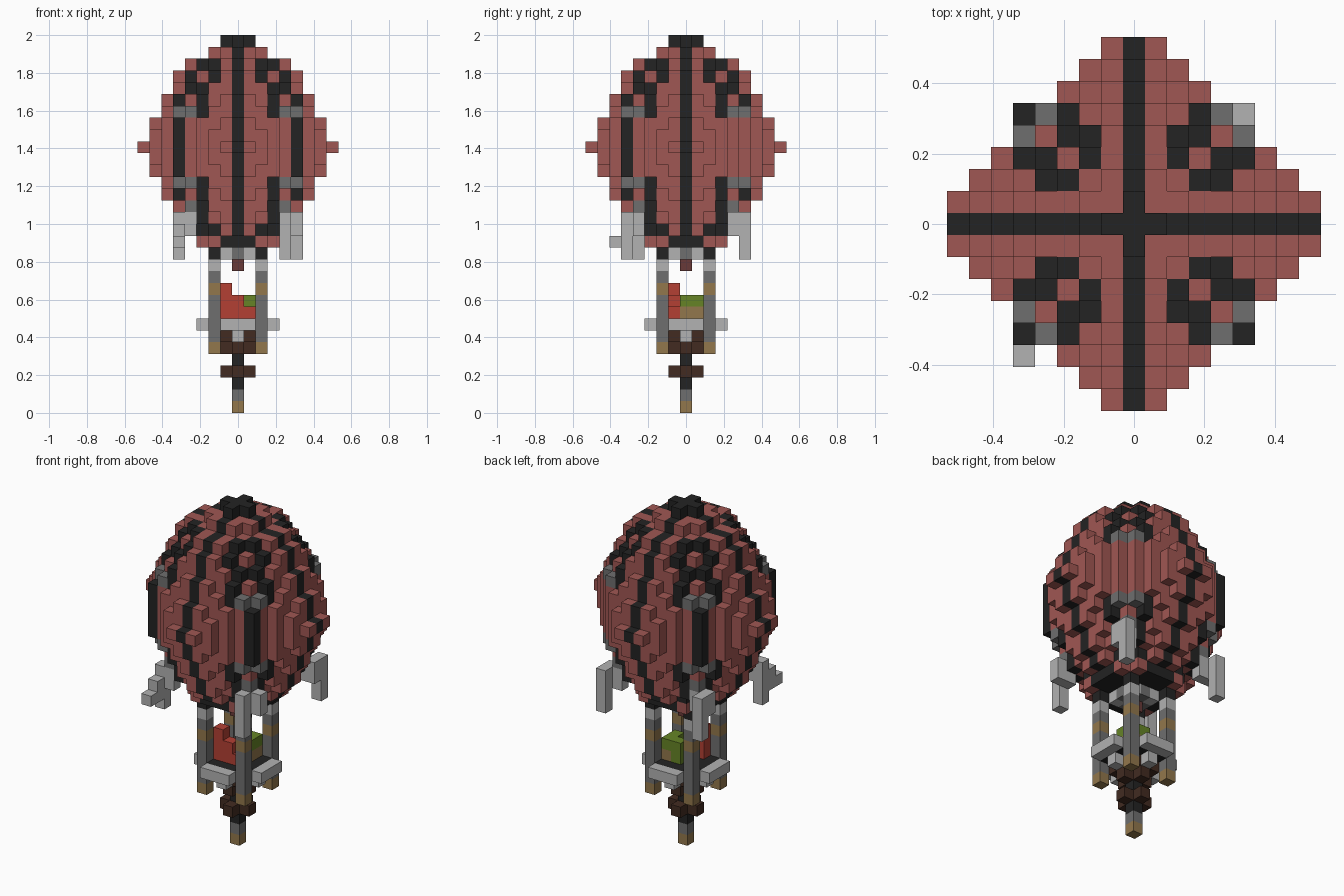
import bpy
import bmesh
from mathutils import Vector

cube = bpy.data.objects.get("Cube")
if cube:
    bpy.data.objects.remove(cube)

UNIT = 2 / 32          # edge of one block
LAYERS = 32            # layers are counted downward from the crown


def linear(value):
    c = value / 255
    return c / 12.92 if c < 0.04045 else ((c + 0.055) / 1.055) ** 2.4


PALETTE = {
    "faded red": (160, 87, 83),
    "black": (35, 35, 35),
    "light grey": (178, 178, 178),
    "mid grey": (111, 111, 111),
    "tan": (146, 119, 76),
    "dark brown": (66, 43, 33),
    "bright red": (180, 64, 52),
    "leaf green": (102, 132, 38),
    "maroon": (105, 58, 56),
}
MATERIALS = {}
for label, rgb in PALETTE.items():
    mat = bpy.data.materials.new(label)
    mat.use_nodes = True
    colour = [linear(v) for v in rgb] + [1]
    mat.diffuse_color = colour
    mat.node_tree.nodes["Principled BSDF"].inputs["Base Color"].default_value = colour
    MATERIALS[label] = mat

parts = {}             # part name -> {(x, y, layer): colour}


def fill(part, colour, xs, ys, layers):
    """Fill a box of blocks, with inclusive ranges."""
    cells = parts.setdefault(part, {})
    for x in range(xs[0], xs[1] + 1):
        for y in range(ys[0], ys[1] + 1):
            for t in range(layers[0], layers[1] + 1):
                cells[x, y, t] = colour


def block(part, colour, x, y, top, bottom=None):
    fill(part, colour, (x, x), (y, y), (top, top if bottom is None else bottom))


def plus(part, colour, t):
    fill(part, colour, (-1, 1), (0, 0), (t, t))
    fill(part, colour, (0, 0), (-1, 1), (t, t))


# Envelope: per layer, reach, half width at full reach, diagonal limit
PROFILE = [(1, 0, 1), (2, 1, 3), (4, 1, 5), (5, 1, 6), (5, 2, 7), (6, 1, 8),
           (6, 2, 8), (7, 1, 9), (7, 2, 9), (8, 1, 9), (7, 2, 9), (7, 1, 9),
           (6, 2, 8), (6, 1, 8), (5, 2, 7), (5, 1, 7), (4, 1, 5), (3, 2, 5)]
# Dark seam position on each layer, as (smaller, larger) distance from the axes
SEAM = {2: (2, 3), 3: (2, 4), 4: (3, 4), 5: (3, 5), 6: (3, 5), 12: (3, 5),
        13: (3, 5), 14: (3, 4), 15: (3, 4), 16: (2, 3)}
envelope = parts.setdefault("envelope", {})
for t, (reach, half, limit) in enumerate(PROFILE):
    for x in range(-reach, reach + 1):
        for y in range(-reach, reach + 1):
            small, large = sorted((abs(x), abs(y)))
            if small + large > limit or (large == reach and small > half):
                continue
            dark = (small == 0 or t == 0 or SEAM.get(t) == (small, large)
                    or (t == len(PROFILE) - 1 and small <= 1))
            envelope[x, y, t] = "black" if dark else "faded red"

# Corner panels and the four rigging posts
for sx in (-1, 1):
    for sy in (-1, 1):
        for x, y in ((4 * sx, 5 * sy), (5 * sx, 4 * sy)):
            block("corner_panels", "mid grey", x, y, 6, 12)
            block("corner_panels", "black", x, y, 7, 11)
        if (sx, sy) != (1, 1):
            block("corner_panels", "black", 5 * sx, 5 * sy, 7, 11)
        for t, colour in ((5, "light grey"), (13, "light grey"), (14, "mid grey"),
                          (15, "light grey"), (16, "light grey")):
            block("corner_panels", colour, 4 * sx, 4 * sy, t)

        x, y = 2 * sx, 2 * sy
        block("rigging_posts", "mid grey", x, y, 18, 26)
        block("rigging_posts", "black", x, y, 18)
        block("rigging_posts", "light grey", x, y, 19)
        block("rigging_posts", "tan", x, y, 21)
        block("rigging_posts", "tan", x, y, 26)

# Hanging sandbags, a little different at each corner
for x, y, top, bottom in ((4, -5, 15, 18), (5, -4, 15, 16),
                          (-5, -4, 15, 18), (-5, -5, 16, 17), (-5, -6, 17, 17),
                          (-5, 5, 15, 18), (-5, 4, 15, 16),
                          (5, 5, 15, 18), (5, 4, 15, 16)):
    block("sandbags", "light grey", x, y, top, bottom)

# Burner under the envelope
fill("burner", "light grey", (-1, 1), (-1, 1), (18, 18))
plus("burner", "mid grey", 18)
block("burner", "maroon", 0, 0, 19)

# Basket floor with rails and a stepped underside
fill("basket_floor", "black", (-2, 2), (-1, 1), (24, 24))
fill("basket_floor", "black", (-1, 1), (-2, 2), (24, 24))
fill("basket_base", "dark brown", (-1, 1), (-1, 1), (25, 25))
plus("basket_base", "dark brown", 26)
for s in (-3, 3):
    fill("basket_rails", "light grey", (s, s), (-1, 1), (24, 24))
    fill("basket_rails", "light grey", (-1, 1), (s, s), (24, 24))
for s in (-2, 2):
    block("basket_rails", "light grey", s, 0, 25)
    block("basket_rails", "light grey", 0, s, 25)

# Cargo
fill("cargo", "bright red", (-1, 1), (-1, -1), (23, 23))
fill("cargo", "bright red", (-1, 0), (-1, -1), (22, 22))
block("cargo", "bright red", -1, -1, 21)
fill("cargo", "tan", (1, 1), (0, 1), (23, 23))
fill("cargo", "leaf green", (1, 1), (0, 1), (22, 22))
block("cargo", "leaf green", 0, 1, 22, 23)

# Pendant below the basket
block("pendant", "black", 0, 0, 27, 29)
plus("pendant", "dark brown", 28)
block("pendant", "mid grey", 0, 0, 30)
block("pendant", "tan", 0, 0, 31)

# Turn the blocks into meshes, leaving out faces hidden between neighbours
occupied = {cell for cells in parts.values() for cell in cells}
AXES = [Vector(v) for v in ((1, 0, 0), (0, 1, 0), (0, 0, 1))]


def build(name, cells):
    bm = bmesh.new()
    corners = {}
    names = sorted(set(cells.values()))

    def corner(point):
        key = tuple(round(2 * c) for c in point)
        if key not in corners:
            corners[key] = bm.verts.new(point * UNIT)
        return corners[key]

    for (x, y, t), colour in cells.items():
        centre = Vector((x, y, LAYERS - t - 0.5))
        for i in range(3):
            for sign in (-1, 1):
                n = AXES[i] * sign
                if (x + int(n.x), y + int(n.y), t - int(n.z)) in occupied:
                    continue
                u = AXES[(i + 1) % 3] / 2
                v = AXES[(i + 2) % 3] / 2 * sign
                mid = centre + n / 2
                face = bm.faces.new([corner(mid + p) for p in
                                     (-u - v, u - v, u + v, v - u)])
                face.material_index = names.index(colour)
    mesh = bpy.data.meshes.new(name)
    bm.to_mesh(mesh)
    bm.free()
    for label in names:
        mesh.materials.append(MATERIALS[label])
    bpy.context.collection.objects.link(bpy.data.objects.new(name, mesh))


for name, cells in parts.items():
    build(name, cells)
